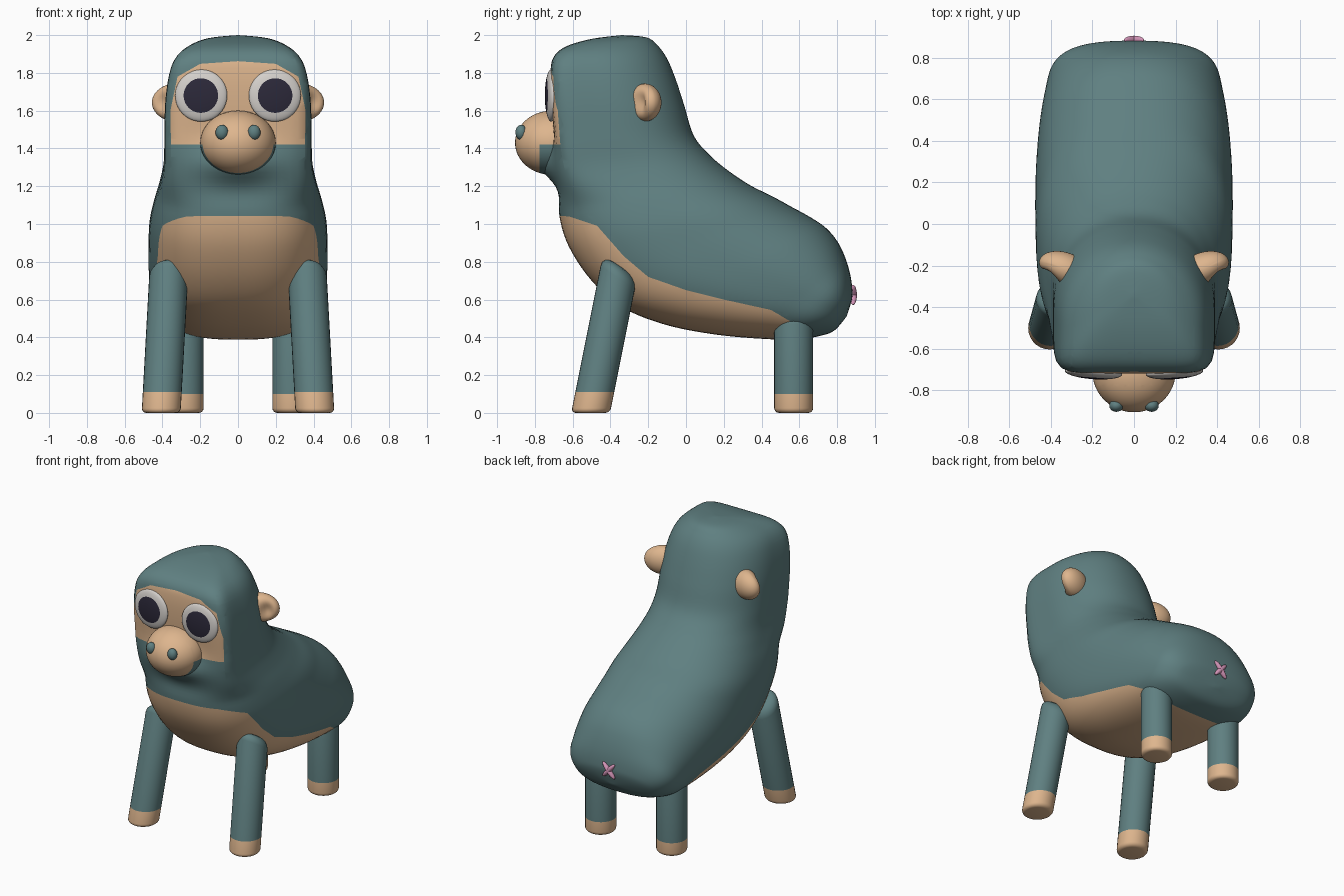
import bpy, bmesh, math
from mathutils import Vector, Matrix

if "Cube" in bpy.data.objects:
    bpy.data.objects.remove(bpy.data.objects["Cube"])


def material(name, rgb):
    m = bpy.data.materials.new(name)
    m.diffuse_color = (*rgb, 1)
    m.use_nodes = True
    m.node_tree.nodes["Principled BSDF"].inputs["Base Color"].default_value = m.diffuse_color
    return m


TEAL = material("teal_fur", (0.115, 0.215, 0.22))
TAN = material("tan_skin", (0.73, 0.465, 0.27))
WHITE = material("eye_white", (0.66, 0.63, 0.60))
DARK = material("pupil_dark", (0.025, 0.022, 0.042))
PINK = material("pink", (0.66, 0.30, 0.48))


def finish(name, bm, mats, rule=None):
    """Turn a bmesh into a smooth object; rule(face centre) picks the material."""
    bmesh.ops.recalc_face_normals(bm, faces=bm.faces)
    for f in bm.faces:
        f.smooth = True
        if rule:
            f.material_index = int(rule(f.calc_center_median()))
    me = bpy.data.meshes.new(name)
    bm.to_mesh(me)
    bm.free()
    for m in mats:
        me.materials.append(m)
    me.set_sharp_from_angle(angle=math.radians(50))
    ob = bpy.data.objects.new(name, me)
    bpy.context.collection.objects.link(ob)
    return ob


def cut(bm, co, no, region=lambda c: True):
    """Slice edges along a plane so that colour borders are clean."""
    faces = [f for f in bm.faces if region(f.calc_center_median())]
    geom = set(faces)
    for f in faces:
        geom.update(f.edges)
        geom.update(f.verts)
    bmesh.ops.bisect_plane(bm, geom=list(geom), plane_co=co, plane_no=no, dist=1e-5)


def ellipsoid(centre, radii, rot=Matrix(), u=32, v=20):
    bm = bmesh.new()
    bmesh.ops.create_uvsphere(bm, u_segments=u, v_segments=v, radius=1)
    bm.transform(Matrix.Translation(centre) @ rot @ Matrix.Diagonal((*radii, 1)))
    return bm


# Body sections from crown to rump: front/belly y,z - back y,z - half width
SECTIONS = [
    (-.34, 2.0, -.34, 2.0, 0), (-.50, 1.98, -.21, 1.988, .16),
    (-.635, 1.94, -.15, 1.945, .262), (-.70, 1.885, -.10, 1.875, .328),
    (-.718, 1.80, -.056, 1.77, .364), (-.715, 1.65, -.01, 1.63, .385),
    (-.695, 1.45, .04, 1.47, .39), (-.68, 1.30, .12, 1.37, .393),
    (-.67, 1.17, .22, 1.285, .415), (-.67, 1.04, .34, 1.205, .445),
    (-.62, .88, .46, 1.145, .468), (-.50, .70, .56, 1.09, .474),
    (-.34, .56, .66, 1.035, .474), (-.12, .47, .74, .98, .467),
    (.12, .42, .80, .91, .452), (.36, .395, .84, .83, .43),
    (.58, .388, .868, .74, .40), (.72, .41, .88, .66, .33),
    (.79, .44, .878, .60, .22), (.85, .51, .85, .51, 0),
]
SEG, STEP = 72, 5


def section(s):
    """Catmull-Rom blend between the listed sections."""
    i = min(int(s), len(SECTIONS) - 2)
    t = s - i
    p = [SECTIONS[max(0, min(len(SECTIONS) - 1, i + k))] for k in (-1, 0, 1, 2)]
    return [.5 * (2 * b + (c - a) * t + (2 * a - 5 * b + 4 * c - d) * t * t
                  + (3 * b - a - 3 * c + d) * t ** 3) for a, b, c, d in zip(*p)]


def front_power(u):
    """Squareness of the front: soft crown, flat face, round chest and belly."""
    if u < .2:
        return 3 + 4.5 * u / .2
    t = max(0, min(1, (u - .32) / .15))
    return 7.5 - 4.75 * t * t * (3 - 2 * t) - .35 * max(0, u - .47) / .53


# Belly border (y, z) and half of the face outline (x, z)
BELLY = [(-.70, 1.045), (-.62, 1.04), (-.47, .99), (-.33, .83), (-.2, .72), (0, .65),
         (.2, .60), (.45, .545), (.56, .48), (.66, .36)]
FACE = [(0, 1.862), (.2, 1.848), (.32, 1.78), (.358, 1.6), (.355, 1.42), (0, 1.42)]


def belly_height(y):
    for (y0, z0), (y1, z1) in zip(BELLY, BELLY[1:]):
        if y0 <= y <= y1:
            return z0 + (z1 - z0) * (y - y0) / (y1 - y0)
    return 0


def in_face(c):
    x = abs(c.x)
    return c.y < -.5 and all((x - x0) * (z1 - z0) - (c.z - z0) * (x1 - x0) > 0
                             for (x0, z0), (x1, z1) in zip(FACE, FACE[1:]))


def build_body():
    bm = bmesh.new()
    rings = []
    total = (len(SECTIONS) - 1) * STEP
    for k in range(total + 1):
        fy, fz, by, bz, w = section(k / STEP)
        u = k / total
        front, back = Vector((0, fy, fz)), Vector((0, by, bz))
        # the head is widest near the face
        mid = front.lerp(back, .5 - .17 * max(0, 1 - u / .55))
        ring = []
        for j in range(SEG):
            a = 2 * math.pi * j / SEG
            c, s = math.cos(a), math.sin(a)
            n = front_power(u) if c > 0 else 2.05 + .4 * u
            r = (abs(c) ** n + abs(s) ** n) ** (-1 / n)
            axis = (front if c > 0 else back) - mid
            p = mid + axis * (r * abs(c)) + Vector((w * r * s, 0, 0))
            if c > 0:  # chin swells out to meet the muzzle
                p.y -= .1 * math.exp(-(p.x / .19) ** 2 - ((p.z - 1.32) / .095) ** 2)
            ring.append(bm.verts.new(p))
        rings.append(ring)
    for r0, r1 in zip(rings, rings[1:]):
        for j in range(SEG):
            k = (j + 1) % SEG
            bm.faces.new((r0[j], r0[k], r1[k], r1[j]))
    bmesh.ops.remove_doubles(bm, verts=bm.verts, dist=1e-5)
    for (y0, z0), (y1, z1) in zip(BELLY, BELLY[1:]):
        cut(bm, (0, y0, z0), (0, z0 - z1, y1 - y0),
            lambda c: y0 - .04 < c.y < y1 + .04 and c.z < 1.15)
    for (x0, z0), (x1, z1) in zip(FACE, FACE[1:]):
        for m in (1, -1):
            cut(bm, (m * x0, 0, z0), (m * (z1 - z0), 0, x0 - x1),
                lambda c: c.y < -.5 and 1.3 < c.z < 1.95 and c.x * m > -.03)
    finish("body", bm, [TEAL, TAN], lambda c: in_face(c) or c.z < belly_height(c.y))


build_body()

# Muzzle, with the back of the chin in fur colour
bm = ellipsoid((0, -.71, 1.43), (.2, .195, .17), u=48, v=32)
cut(bm, (0, -.775, 0), (0, 1, 0))
cut(bm, (0, 0, 1.42), (0, 0, 1))
finish("muzzle", bm, [TAN, TEAL], lambda c: c.y > -.775 and c.z < 1.42)


def leg(name, x, y, top, lean_x, lean_y, foot, slope):
    bm = bmesh.new()
    bmesh.ops.create_cone(bm, cap_ends=True, segments=28, radius1=.103, radius2=.103, depth=top,
                          matrix=Matrix.Translation((0, 0, top / 2)))
    for z, size in ((0, .025), (top, .06)):
        rim = [e for e in bm.edges if all(abs(v.co.z - z) < 1e-4 for v in e.verts)]
        bmesh.ops.bevel(bm, geom=rim, offset=size, segments=4, profile=.5, affect='EDGES')
    cut(bm, (0, 0, foot), (0, 0, 1))
    for v in bm.verts:
        if v.co.z > top / 2:  # shoulder slopes down towards the back
            v.co.z -= slope * (v.co.y + .04)
        v.co.x += x + lean_x * v.co.z
        v.co.y += y + lean_y * v.co.z
    finish(name, bm, [TEAL, TAN], lambda c: c.z < foot)


for side, m in (("right", 1), ("left", -1)):
    leg("front_leg_" + side, m * .407, -.505, .80, m * -.055, .2, .11, .6)
    leg("hind_leg_" + side, m * .285, .57, .53, 0, 0, .1, 0)

    # Eye: flattened ball whose front disc is the pupil
    pos = Vector((m * .195, -.714, 1.68))
    turn = Matrix.Rotation(m * math.radians(4), 4, 'Z') @ Matrix.Rotation(math.pi / 2, 4, 'X')
    bm = ellipsoid(pos, (.138, .138, .032), turn, 40, 26)
    finish("eye_" + side, bm, [WHITE, DARK],
           lambda c: c.y < pos.y and math.hypot(c.x - pos.x, c.z - pos.z) < .092)

    # Nostril
    finish("nostril_" + side, ellipsoid((m * .085, -.873, 1.485), (.034, .03, .04), u=20, v=12), [TEAL])

    # Ear with a shallow hollow in its front
    bm = ellipsoid((0, 0, 0), (.13, .08, .1), u=40, v=28)
    for v in bm.verts:
        if v.co.y < 0:
            d = ((v.co.x - m * .055) / .045) ** 2 + (v.co.z / .06) ** 2
            v.co.y += .045 * math.exp(-d)
    bm.transform(Matrix.Translation((m * .332, -.217, 1.643))
                 @ Matrix.Rotation(m * math.radians(20), 4, 'Z'))
    finish("ear_" + side, bm, [TAN])

    # One bar of the crossed mark on the rump
    bar = ellipsoid((0, .885, .625), (.017, .02, .07), Matrix.Rotation(m * math.radians(42), 4, 'Y'), 16, 12)
    finish("tail_bar_" + side, bar, [PINK])
